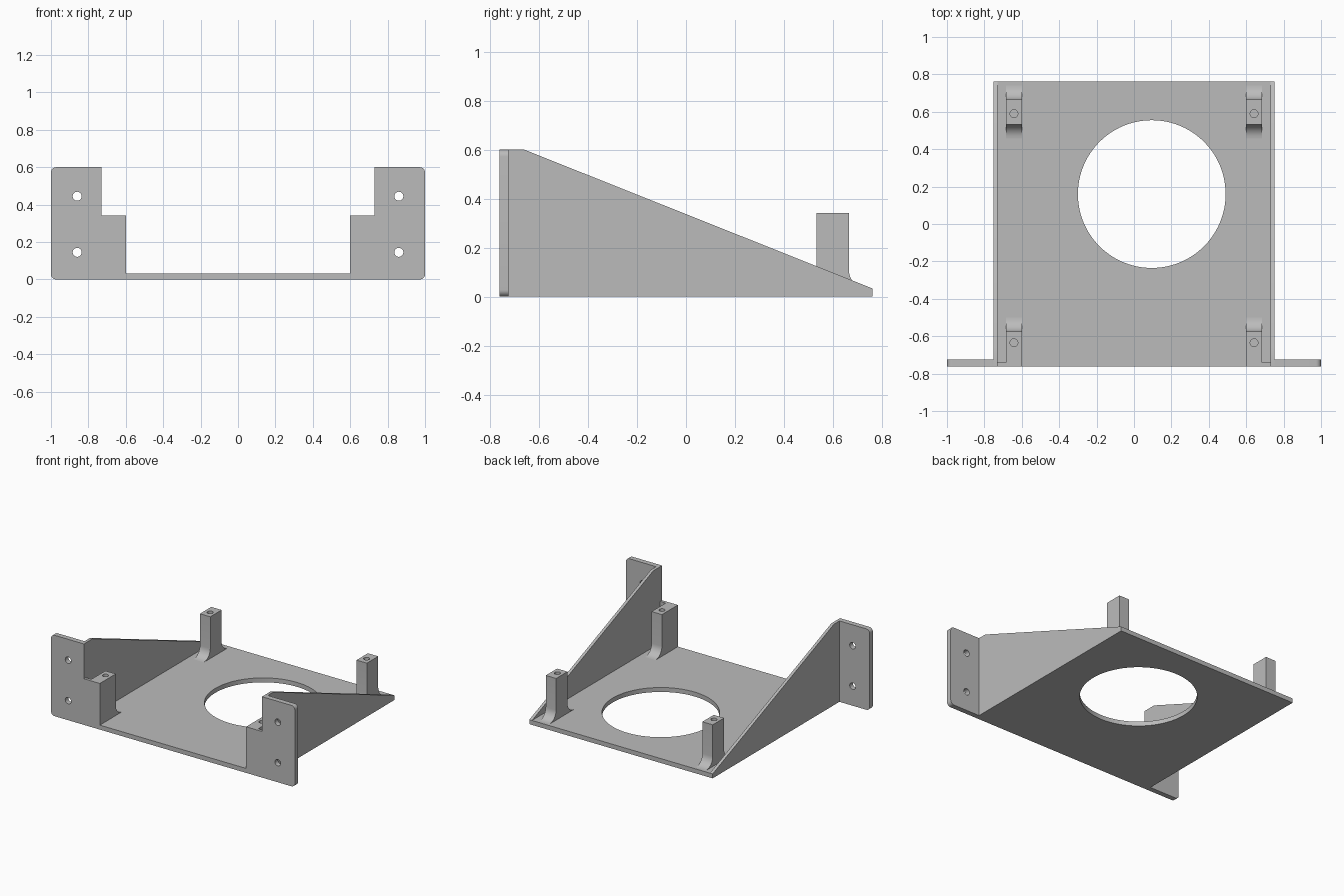
import bpy, bmesh, math
from mathutils import Vector

cube = bpy.data.objects.get("Cube")
if cube:
    bpy.data.objects.remove(cube, do_unlink=True)

grey = bpy.data.materials.new("plain grey")
grey.use_nodes = True
colour = (0.5, 0.5, 0.5, 1)
grey.diffuse_color = colour
grey.node_tree.nodes["Principled BSDF"].inputs["Base Color"].default_value = colour

# Maps (profile u, profile v, depth) to x, y, z
PLANES = {
    "x": lambda u, v, d: Vector((d, u, v)),
    "y": lambda u, v, d: Vector((u, d, v)),
    "z": lambda u, v, d: Vector((u, v, d)),
}


def prism(name, outline, axis, start, end):
    """Extrude a flat outline along an axis."""
    place = PLANES[axis]
    bm = bmesh.new()
    face = bm.faces.new([bm.verts.new(place(u, v, start)) for u, v in outline])
    new = bmesh.ops.extrude_face_region(bm, geom=[face])["geom"]
    bmesh.ops.translate(bm, vec=place(0, 0, end - start),
                        verts=[g for g in new if isinstance(g, bmesh.types.BMVert)])
    bmesh.ops.recalc_face_normals(bm, faces=bm.faces)
    mesh = bpy.data.meshes.new(name)
    bm.to_mesh(mesh)
    bm.free()
    mesh.materials.append(grey)
    obj = bpy.data.objects.new(name, mesh)
    bpy.context.collection.objects.link(obj)
    return obj


def arc(u, v, r, a, b, n=8):
    angles = [math.radians(a + (b - a) * i / n) for i in range(n + 1)]
    return [(u + r * math.cos(t), v + r * math.sin(t)) for t in angles]


def box(u0, u1, v0, v1):
    return [(u0, v0), (u1, v0), (u1, v1), (u0, v1)]


def drill(obj, u, v, r, axis, start, end, sides=32):
    """Cut a round hole and bake the result."""
    cutter = prism("cutter", arc(u, v, r, 0, 360, sides)[:-1], axis, start, end)
    cutter.hide_render = True
    mod = obj.modifiers.new("hole", "BOOLEAN")
    mod.operation = "DIFFERENCE"
    mod.solver = "EXACT"
    mod.object = cutter
    graph = bpy.context.evaluated_depsgraph_get()
    mesh = bpy.data.meshes.new_from_object(obj.evaluated_get(graph))
    obj.modifiers.clear()
    obj.data = mesh
    bpy.data.objects.remove(cutter, do_unlink=True)


FRONT, BACK = -0.762, 0.762
FLOOR, POST_TOP, TOP = 0.033, 0.342, 0.6
WALL_IN, WALL_OUT = 0.73, 0.752
POST_IN, POST_OUT = 0.6, 0.685
FILLET = 0.075
parts = []

# Base plate with the large offset opening
plate = prism("base_plate", box(-WALL_IN, WALL_IN, FRONT, BACK), "z", 0, FLOOR)
drill(plate, 0.095, 0.16, 0.395, "z", -0.1, 0.1, 96)
parts.append(plate)

# Post profiles, flared where they meet the plate
fz = FLOOR + FILLET
front_post = [(FRONT, FLOOR)] + arc(-0.575 + FILLET, fz, FILLET, 270, 180) \
    + [(-0.575, POST_TOP), (FRONT, POST_TOP)]
rear_post = arc(0.665 + FILLET, fz, FILLET, 270, 180) \
    + [(0.665, POST_TOP), (0.532, POST_TOP)] + arc(0.532 - FILLET, fz, FILLET, 360, 270)

for side, s in (("left", 1), ("right", -1)):
    # Sloping side wall
    wall = [(FRONT, 0), (BACK, 0), (BACK, FLOOR), (-0.66, TOP), (FRONT, TOP)]
    parts.append(prism(side + "_side_wall", wall, "x", s * WALL_IN, s * WALL_OUT))

    # Mounting flange with rounded outer corners and two screw holes
    r = 0.028
    outline = [(WALL_OUT, 0)] + arc(1 - r, r, r, 270, 360) \
        + arc(1 - r, TOP - r, r, 0, 90) + [(WALL_OUT, TOP)]
    flange = prism(side + "_flange", [(s * u, v) for u, v in outline],
                   "y", FRONT, FRONT + 0.038)
    for z in (0.145, 0.445):
        drill(flange, s * 0.86, z, 0.024, "y", -1, -0.5)
    parts.append(flange)

    # Thin web between the front post and the wall
    parts.append(prism(side + "_front_web", box(FRONT, FRONT + 0.022, FLOOR, POST_TOP),
                       "x", s * POST_OUT, s * WALL_IN))

    # Standing posts with blind screw holes
    for place, profile, y in (("front", front_post, -0.635), ("rear", rear_post, 0.59)):
        post = prism(f"{side}_{place}_post", profile, "x", s * POST_IN, s * POST_OUT)
        drill(post, s * 0.642, y, 0.021, "z", POST_TOP - 0.15, POST_TOP + 0.1)
        parts.append(post)

# Smooth the round surfaces, keep corners sharp
for obj in bpy.context.view_layer.objects:
    obj.select_set(obj in parts)
bpy.context.view_layer.objects.active = plate
bpy.ops.object.shade_smooth_by_angle(angle=math.radians(30))
